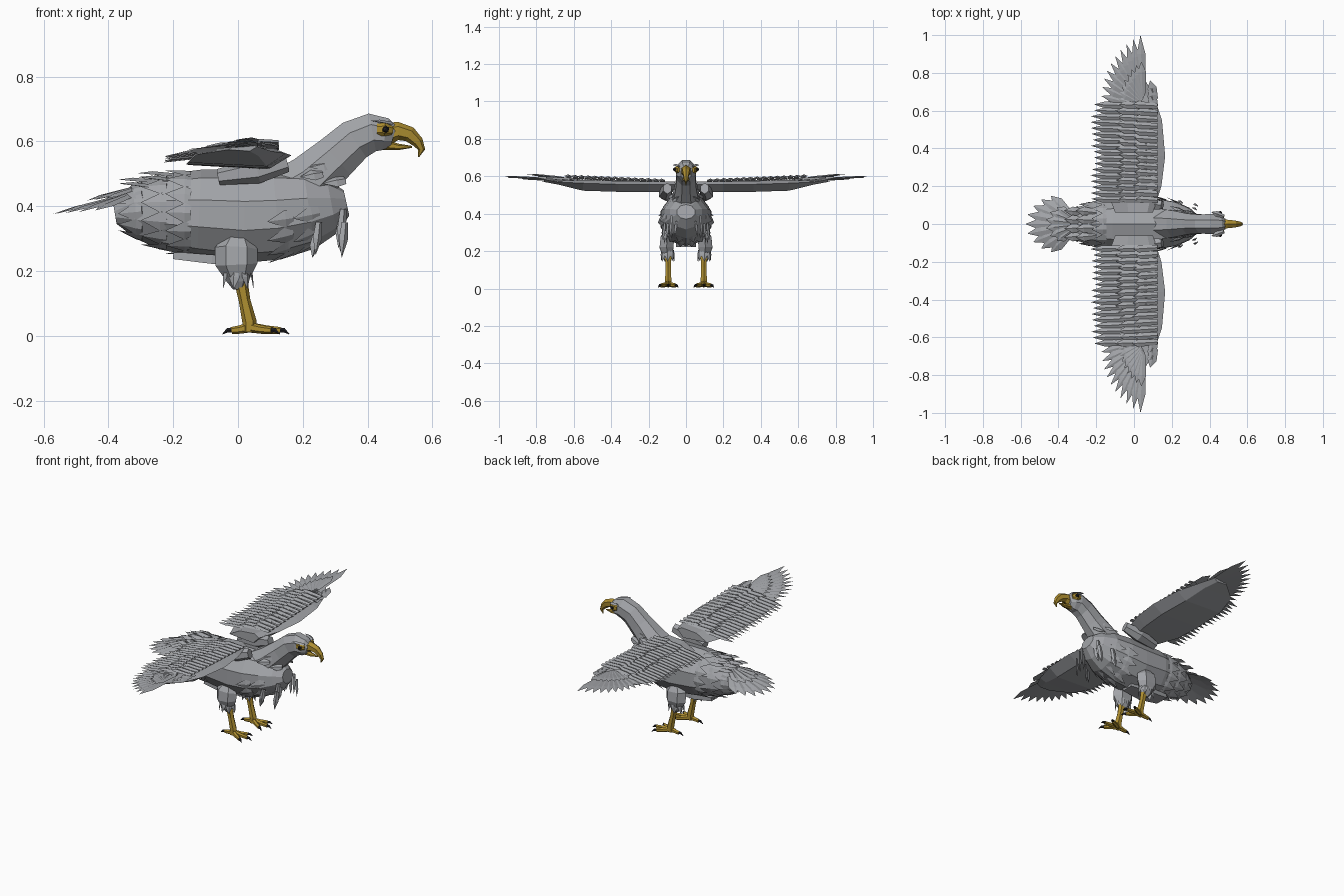
import bpy, bmesh, random
from math import sin, cos, pi, radians
from mathutils import Vector as V, Matrix

random.seed(4)
if "Cube" in bpy.data.objects:
    bpy.data.objects.remove(bpy.data.objects["Cube"])


def material(name, rgb):
    m = bpy.data.materials.new(name)
    m.use_nodes = True
    m.diffuse_color = (*rgb, 1)
    bsdf = m.node_tree.nodes["Principled BSDF"]
    bsdf.inputs["Base Color"].default_value = (*rgb, 1)
    bsdf.inputs["Roughness"].default_value = 0.8
    return m


GREY = material("feather grey", (0.36, 0.37, 0.39))
GOLD = material("beak gold", (0.42, 0.27, 0.03))
BLACK = material("claw black", (0.015, 0.015, 0.018))


def finish(bm, name, mat):
    bmesh.ops.recalc_face_normals(bm, faces=bm.faces)
    me = bpy.data.meshes.new(name)
    bm.to_mesh(me)
    bm.free()
    me.materials.append(mat)
    ob = bpy.data.objects.new(name, me)
    bpy.context.collection.objects.link(ob)
    return ob


def skin(bm, rings):
    """Bridge rings of points and cap both ends."""
    vs = [[bm.verts.new(p) for p in r] for r in rings]
    n = len(vs[0])
    for a, b in zip(vs, vs[1:]):
        for i in range(n):
            bm.faces.new((a[i], a[(i + 1) % n], b[(i + 1) % n], b[i]))
    bm.faces.new(vs[0])
    bm.faces.new(vs[-1])


def loft(bm, stations, sides=8):
    """Stations are (x, y, z, half width, half height) along a path."""
    pts = [V(s[:3]) for s in stations]
    rings = []
    for i, s in enumerate(stations):
        t = (pts[min(i + 1, len(pts) - 1)] - pts[max(i - 1, 0)]).normalized()
        side = (V((0, 1, 0)) - t * t.y).normalized()
        up = t.cross(side)
        ang = [2 * pi * (k + 0.5) / sides for k in range(sides)]
        rings.append([pts[i] + side * s[3] * cos(a) + up * s[4] * sin(a) for a in ang])
    skin(bm, rings)


def feather(bm, root, tip, up, width, thick=0.006, wide_at=0.6):
    """A ridged blade with a pointed tip."""
    root, tip = V(root), V(tip)
    d = tip - root
    side = d.cross(V(up)).normalized()
    up = side.cross(d).normalized()
    mid = root + d * wide_at
    new = bm.verts.new
    rl, rr = new(root - side * width * .35), new(root + side * width * .35)
    ml, mr = new(mid - side * width * .5), new(mid + side * width * .5)
    rt, mt, end = new(root + up * thick), new(mid + up * thick), new(tip)
    for f in ((rl, ml, mt, rt), (rr, rt, mt, mr), (ml, end, mt), (mr, mt, end),
              (rl, rr, mr, end, ml), (rl, rt, rr)):
        bm.faces.new(f)


# Body: x, centre z, half width, half height
BODY = [(-.38, .375, .04, .03), (-.32, .385, .085, .085), (-.24, .382, .115, .115),
        (-.12, .378, .138, .135), (.02, .37, .142, .145), (.12, .375, .14, .14),
        (.22, .388, .122, .12), (.29, .4, .09, .085), (.335, .41, .05, .04)]
bm = bmesh.new()
loft(bm, [(x, 0, z, w, h) for x, z, w, h in BODY], 10)
finish(bm, "body", GREY)


def on_body(x, a):
    """Point on the body at x; angle a is measured from +y upward."""
    for p, q in zip(BODY, BODY[1:]):
        if p[0] <= x <= q[0]:
            f = (x - p[0]) / (q[0] - p[0])
            z, w, h = (p[k] + f * (q[k] - p[k]) for k in (1, 2, 3))
            return V((x, w * cos(a), z + h * sin(a)))


# Neck and head
bm = bmesh.new()
loft(bm, [(.12, 0, .42, .085, .09), (.22, 0, .478, .078, .088), (.30, 0, .55, .06, .076),
          (.36, 0, .604, .054, .07), (.415, 0, .628, .058, .064), (.455, 0, .622, .05, .054),
          (.48, 0, .615, .03, .036)], 8)
finish(bm, "neck_and_head", GREY)

# Beak
bm = bmesh.new()
loft(bm, [(.455, 0, .622, .03, .036), (.495, 0, .632, .026, .028), (.53, 0, .622, .021, .024),
          (.555, 0, .598, .015, .018), (.567, 0, .575, .009, .011), (.557, 0, .552, .002, .002)], 6)
finish(bm, "upper_beak", GOLD)
bm = bmesh.new()
loft(bm, [(.45, 0, .59, .022, .016), (.495, 0, .583, .016, .01), (.537, 0, .583, .003, .003)], 6)
finish(bm, "lower_beak", GOLD)

# Body scale rows, pointing back
bm = bmesh.new()
for row, (x, count, length) in enumerate([(-.145, 14, .08), (-.22, 12, .08), (-.295, 10, .075)]):
    for k in range(count):
        a = 2 * pi * (k + .5 * (row % 2)) / count
        out = V((0, cos(a), sin(a)))
        p = on_body(x, a)
        feather(bm, p - out * .006, on_body(x - length, a) + out * .014, out, .062, .007, .25)
for x, n in ((.17, 8), (.25, 6)):
    for k in range(n):
        a = pi + radians(8) + (pi - radians(16)) * k / (n - 1)
        out = V((0, cos(a), sin(a)))
        feather(bm, on_body(x, a) - out * .006, on_body(x - .08, a) + out * .012, out, .055, .007, .3)
finish(bm, "body_scales", GREY)

# Belly plate under the body
bm = bmesh.new()
loft(bm, [(-.2, 0, .248, .06, .016), (-.08, 0, .236, .075, .02), (.05, 0, .235, .05, .018)], 4)
finish(bm, "belly_plate", GREY)

# Tail fan and its coverts
bm = bmesh.new()
for layer, (n, length, z, w, spread) in enumerate([(9, .235, .435, .062, 58), (6, .13, .45, .05, 50)]):
    for k in range(n):
        u = 2 * k / (n - 1) - 1
        a = radians(spread * u)
        reach = length * (1 - .2 * u * u)
        drop = .06 * reach / .235
        feather(bm, (-.325, .03 * u, z + .003 * (k % 2)),
                (-.34 - reach * cos(a), .03 * u + reach * sin(a) * .75, z - drop),
                (0, 0, 1), w, .007, .7)
for x, z in ((-.2, .5), (-.26, .48)):
    for y in (-.06, -.02, .02, .06):
        feather(bm, (x, y, z - abs(y) * .4), (x - .11, y * 1.2, z + .008 - abs(y) * .3),
                (0, 0, 1), .05, .01)
finish(bm, "tail", GREY)

for side, label in ((1, "left"), (-1, "right")):
    # Wing panel: y, leading x, trailing x, rise
    bm = bmesh.new()
    rings = []
    for y, lead, trail, rise in [(.06, .10, -.10, 0), (.2, .145, -.15, 0), (.36, .165, -.16, .002),
                                 (.55, .148, -.155, .008), (.68, .105, -.13, .04), (.76, .06, -.03, .055)]:
        flat = 1 if y < .6 else .35
        z = .515 + rise
        rings.append([(lead, side * y, z + .04 * flat), (lead * .6, side * y, z),
                      (trail, side * y, z + .012 * flat), (trail * .3, side * y, z + .05 * flat),
                      (lead * .7, side * y, z + .058 * flat)])
    skin(bm, rings)
    finish(bm, label + "_wing_panel", GREY)

    # Shoulder joint
    bm = bmesh.new()
    loft(bm, [(-.06, side * .1, .49, .03, .025), (.06, side * .11, .51, .04, .04),
              (.15, side * .1, .535, .025, .03)], 6)
    finish(bm, label + "_shoulder", GREY)

    # Flight feathers and coverts in three rows
    bm = bmesh.new()
    for n, x0, x1, z0, z1, w in ((17, .02, -.22, .562, .535, .036),
                                 (16, .07, -.09, .574, .563, .038),
                                 (15, .125, .0, .574, .582, .04)):
        for k in range(n):
            f = k / (n - 1)
            y = .125 + .5 * f
            lift = .022 * f
            feather(bm, (x0, side * y, z0 + lift),
                    (x1 + random.uniform(-.012, .012), side * (y + .008), z1 + lift),
                    (0, 0, 1), w, .008, .75)
    # Fanned primaries with a shorter layer above
    for n, scale, lift in ((11, 1, 0), (9, .55, .012)):
        for k in range(n):
            t = k / (n - 1)
            a = radians(180 - 88 * t ** .8)
            reach = (.2 + .11 * t) * scale
            root = V((.03 + .015 * t, side * (.62 + .07 * t), .572 + .012 * t + lift))
            tip = root + V((reach * cos(a), side * reach * sin(a), .016 * t - .01 * (1 - t)))
            feather(bm, root, tip, (0, 0, 1), .046, .006, .68)
    for y in (.62, .66, .7):
        feather(bm, (.11, side * (y - .04), .578), (.085, side * (y + .06), .592), (0, 0, 1), .05, .008)
    finish(bm, label + "_wing_feathers", GREY)

    # Hanging chest plumes and neck tufts
    bm = bmesh.new()
    for x, y, z, length in ((.325, .075, .39, .13), (.33, .095, .35, .11), (.25, .112, .35, .1),
                            (.24, .105, .31, .07), (.32, .05, .36, .09)):
        feather(bm, (x, side * y, z), (x - .01, side * (y + .012), z - length), (.4, side, 0), .03, .008, .5)
    for x, y, z in ((.27, .06, .53), (.24, .08, .5), (.31, .06, .48)):
        feather(bm, (x + .02, side * (y - .015), z), (x - .05, side * (y + .015), z - .01),
                (0, side, .6), .04, .008, .4)
    finish(bm, label + "_plumes", GREY)

    # Brow and eye
    bm = bmesh.new()
    loft(bm, [(.43, side * .046, .637, .01, .018), (.452, side * .05, .637, .013, .021),
              (.475, side * .038, .634, .01, .014)], 6)
    finish(bm, label + "_eye_rim", GOLD)
    bm = bmesh.new()
    bmesh.ops.create_icosphere(bm, subdivisions=1, radius=.012,
                               matrix=Matrix.Translation((.456, side * .058, .637)))
    finish(bm, label + "_eye", BLACK)
    bm = bmesh.new()
    feather(bm, (.475, side * .04, .652), (.41, side * .064, .664), (0, 0, 1), .03, .008)
    finish(bm, label + "_brow", GREY)

    # Thigh with a ragged cuff
    bm = bmesh.new()
    loft(bm, [(0, side * .09, .315, .02, .03), (-.005, side * .1, .27, .042, .066),
              (-.005, side * .104, .22, .043, .065), (0, side * .098, .17, .028, .035),
              (.002, side * .095, .145, .015, .018)], 6)
    for k in range(7):
        a = 2 * pi * k / 7
        out = V((cos(a), sin(a) * .75, 0))
        c = V((-.002, side * .098, 0))
        feather(bm, c + out * .038 + V((0, 0, .205)), c + out * .05 + V((0, 0, .143)), out, .035, .006, .4)
    finish(bm, label + "_thigh", GREY)

    # Shank and toes
    bm = bmesh.new()
    loft(bm, [(.005, side * .095, .19, .02, .022), (.02, side * .095, .11, .017, .018),
              (.035, side * .095, .045, .019, .022), (.036, side * .095, .012, .018, .022)], 6)
    claws = bmesh.new()
    for deg, length in ((-30, .08), (0, .095), (30, .08), (180, .055)):
        d = V((cos(radians(deg)), sin(radians(deg)), 0))
        p = V((.035, side * .095, 0))

        def at(reach, z, w, h):
            q = p + d * reach
            return (q.x, q.y, z, w, h)

        loft(bm, [at(0, .026, .015, .016), at(length * .55, .019, .012, .013),
                  at(length, .016, .01, .011)], 6)
        loft(claws, [at(length - .008, .018, .008, .009), at(length + .012, .017, .006, .007),
                     at(length + .028, .005, .001, .001)], 5)
    finish(bm, label + "_leg", GOLD)
    finish(claws, label + "_claws", BLACK)
